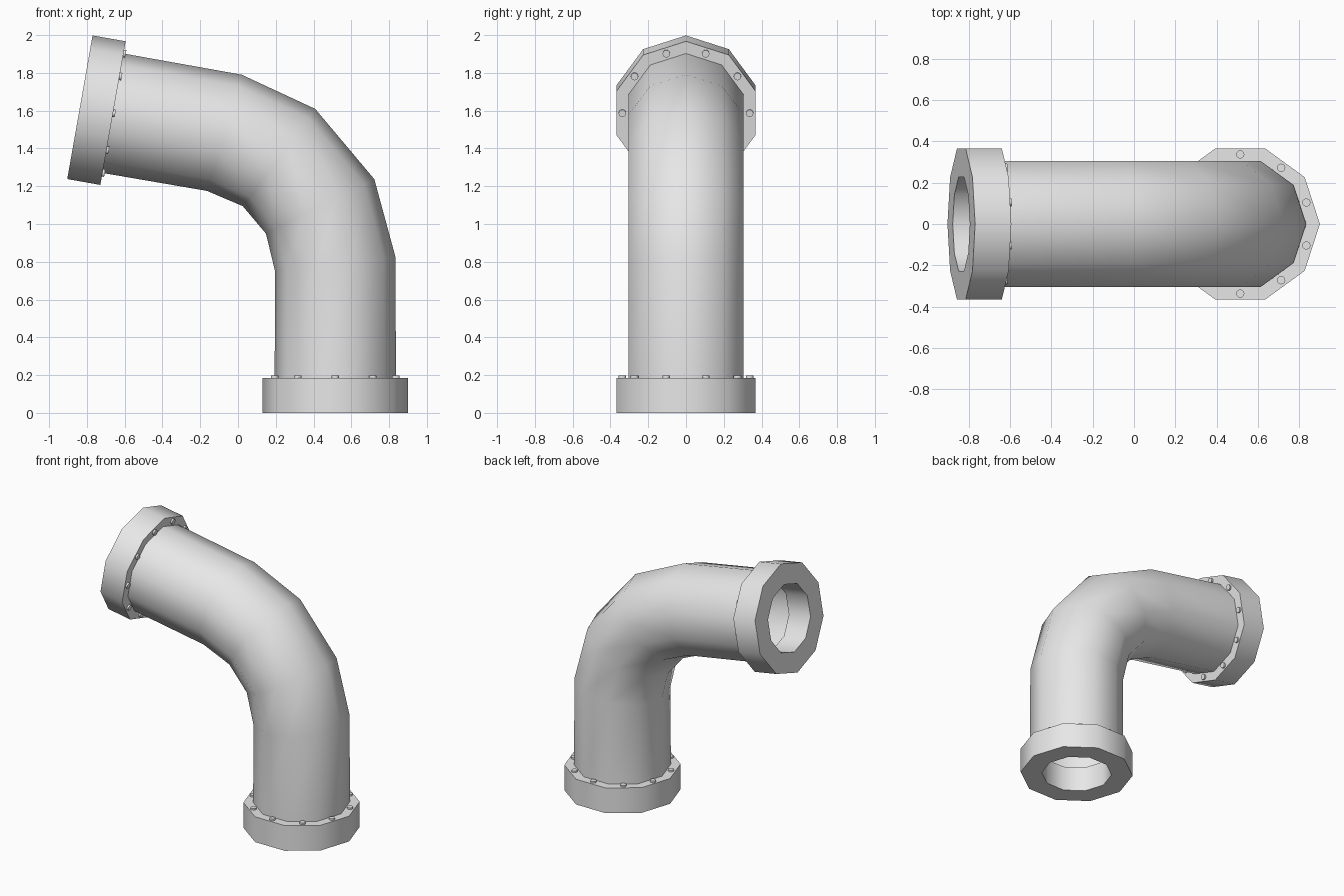
import bpy, bmesh
from math import cos, sin, radians, pi
from mathutils import Vector

cube = bpy.data.objects.get("Cube")
if cube:
    bpy.data.objects.remove(cube, do_unlink=True)

grey = bpy.data.materials.new("plain grey")
grey.use_nodes = True
grey.diffuse_color = (0.8, 0.8, 0.8, 1)
grey.node_tree.nodes["Principled BSDF"].inputs["Base Color"].default_value = (0.8, 0.8, 0.8, 1)

SIDES = 10
Y = Vector((0, 1, 0))


def ring(bm, centre, tilt, radius, sides=SIDES):
    """Polygon loop whose plane holds the y axis and leans by tilt degrees."""
    u = Vector((cos(radians(tilt)), 0, sin(radians(tilt))))
    return [bm.verts.new(centre + radius * (cos(a) * u + sin(a) * Y))
            for a in (2 * pi * i / sides for i in range(sides))]


def bridge(bm, a, b):
    n = len(a)
    for i in range(n):
        j = (i + 1) % n
        bm.faces.new((a[i], a[j], b[j], b[i]))


def finish(bm, name):
    bmesh.ops.recalc_face_normals(bm, faces=bm.faces)
    mesh = bpy.data.meshes.new(name)
    bm.to_mesh(mesh)
    bm.free()
    mesh.materials.append(grey)
    obj = bpy.data.objects.new(name, mesh)
    bpy.context.collection.objects.link(obj)
    bpy.ops.object.select_all(action='DESELECT')
    obj.select_set(True)
    bpy.context.view_layer.objects.active = obj
    bpy.ops.object.shade_smooth_by_angle(angle=radians(40))
    return obj


def flange(name, centre, tilt, depth):
    """Thick collar with a round opening, from its outer face inwards."""
    axis = Vector((-sin(radians(tilt)), 0, cos(radians(tilt))))
    if tilt > 45:
        axis = -axis
    inner = centre + axis * depth
    bm = bmesh.new()
    loops = [ring(bm, centre, tilt, 0.24), ring(bm, centre, tilt, 0.386),
             ring(bm, inner, tilt, 0.386), ring(bm, inner, tilt, 0.24)]
    for k in range(4):
        bridge(bm, loops[k], loops[(k + 1) % 4])
    finish(bm, name)

    # Bolt heads at the middle of each side
    u = Vector((cos(radians(tilt)), 0, sin(radians(tilt))))
    bm = bmesh.new()
    for k in range(SIDES):
        a = 2 * pi * (k + 0.5) / SIDES
        spot = inner + 0.337 * (cos(a) * u + sin(a) * Y)
        low = ring(bm, spot - axis * 0.005, tilt, 0.02, 12)
        high = ring(bm, spot + axis * 0.012, tilt, 0.02, 12)
        bridge(bm, low, high)
        bm.faces.new(low)
        bm.faces.new(high)
    finish(bm, name + "_bolts")


# Bent pipe: x, z and lean of every cross-section
path = [(0.515, 0.18, 0), (0.515, 0.787, 6.67), (0.435, 1.093, 26.67),
        (0.217, 1.352, 53.33), (-0.073, 1.483, 73.33), (-0.665, 1.587, 80)]
bm = bmesh.new()
loops = [ring(bm, Vector((x, 0, z)), t, 0.321) for x, z, t in path]
for a, b in zip(loops, loops[1:]):
    bridge(bm, a, b)
finish(bm, "bent_pipe")

# Collars at both ends
flange("lower_flange", Vector((0.515, 0, 0)), 0, 0.185)
flange("upper_flange", Vector((-0.837, 0, 1.618)), 80, 0.178)
